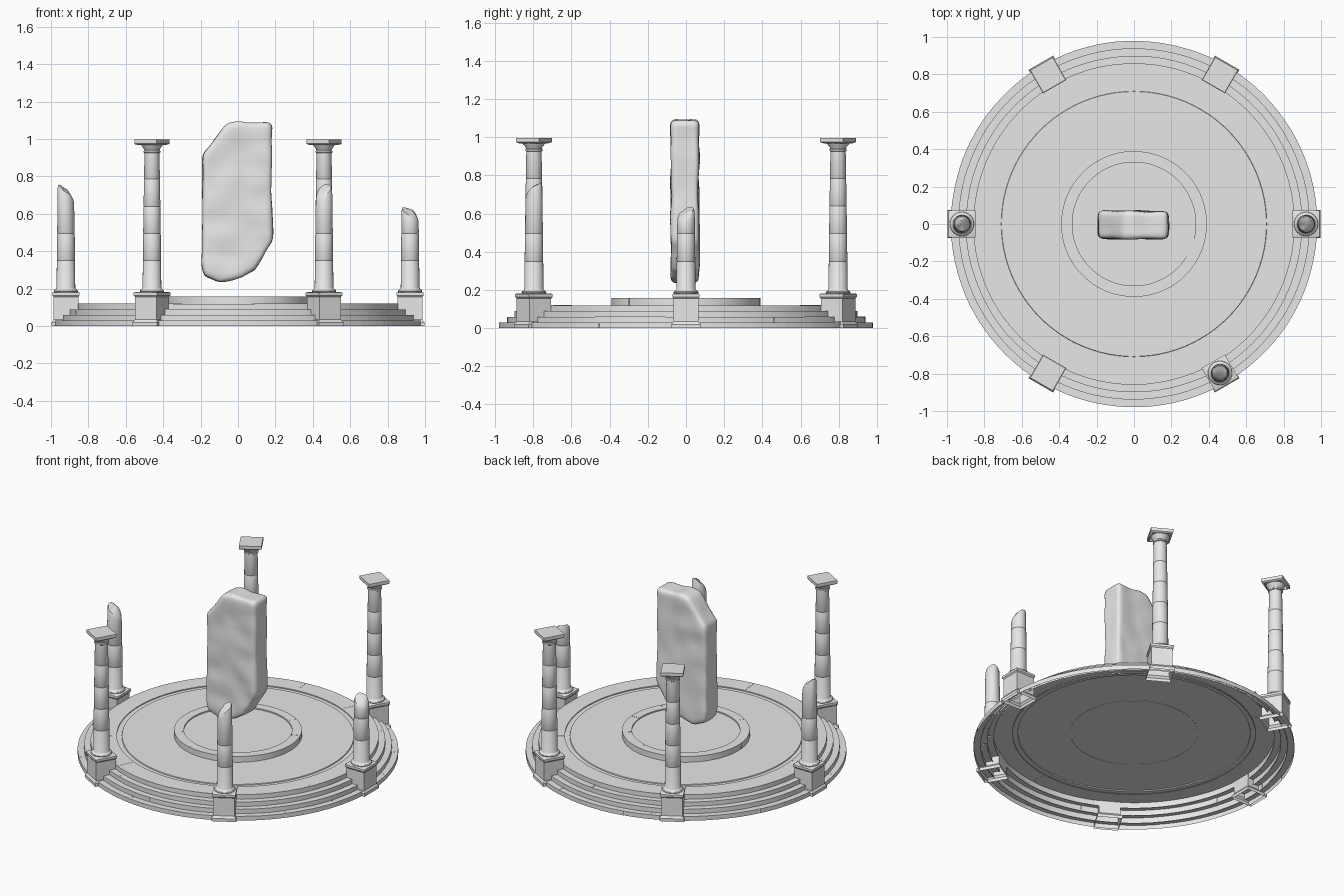
import bpy, bmesh, math, random
from mathutils import Vector, noise

random.seed(4)
if "Cube" in bpy.data.objects:
    bpy.data.objects.remove(bpy.data.objects["Cube"], do_unlink=True)

stone = bpy.data.materials.new("grey stone")
stone.use_nodes = True
GREY = (0.8, 0.8, 0.8, 1)
stone.diffuse_color = GREY
stone.node_tree.nodes["Principled BSDF"].inputs["Base Color"].default_value = GREY


def finish(name, bm, loc=(0, 0, 0), rot=0, angle=35):
    """Turn a bmesh into a stone object, smooth except at sharp edges."""
    mesh = bpy.data.meshes.new(name)
    bmesh.ops.recalc_face_normals(bm, faces=bm.faces)
    bm.to_mesh(mesh)
    bm.free()
    mesh.materials.append(stone)
    mesh.shade_smooth()
    mesh.set_sharp_from_angle(angle=math.radians(angle))
    ob = bpy.data.objects.new(name, mesh)
    ob.location = loc
    ob.rotation_euler.z = rot
    bpy.context.collection.objects.link(ob)
    return ob


def ring(bm, r, height, sides, offset=0):
    """One ring of vertices; height may be a number or a function of x, y."""
    verts = []
    for i in range(sides):
        a = math.tau * i / sides + offset
        x, y = r * math.cos(a), r * math.sin(a)
        verts.append(bm.verts.new((x, y, height(x, y) if callable(height) else height)))
    return verts


def lathe(name, profile, sides, loc=(0, 0, 0), rot=0, cap=True):
    """Revolve (radius, height) pairs, open at the bottom."""
    bm = bmesh.new()
    offset = math.pi / 4 if sides == 4 else 0
    scale = math.sqrt(2) if sides == 4 else 1
    rings = [ring(bm, r * scale, z, sides, offset) for r, z in profile]
    for low, high in zip(rings, rings[1:]):
        for i in range(sides):
            j = (i + 1) % sides
            bm.faces.new((low[i], low[j], high[j], high[i]))
    if cap:
        bm.faces.new(rings[-1])
    return finish(name, bm, loc, rot)


def course(name, outer, inner, bottom, top, blocks, jitter=0.0015):
    """Ring of stone blocks, each very slightly uneven, hollow beneath."""
    bm = bmesh.new()
    steps = max(2, round(120 / blocks))
    start = random.random()
    for b in range(blocks):
        r = outer - random.uniform(0, jitter)
        z = top - random.uniform(0, jitter)
        rows = []
        for s in range(steps + 1):
            a = math.tau * (b + start + s / steps) / blocks
            c, n = math.cos(a), math.sin(a)
            rows.append([bm.verts.new((rad * c, rad * n, h)) for rad, h in
                         ((r, bottom), (r, z), (inner, z), (inner, z - 0.01))])
        for p, q in zip(rows, rows[1:]):
            for k in range(3):
                bm.faces.new((p[k], q[k], q[k + 1], p[k + 1]))
    return finish(name, bm)


# Stepped round platform
radii = [0.98, 0.94, 0.90, 0.86]
for k, r in enumerate(radii):
    inner = radii[k + 1] - 0.004 if k < 3 else 0.74
    course(f"platform_step_{k + 1}", r, inner, max(0, 0.03 * k - 0.003),
           0.03 * (k + 1), (36, 30, 26, 12)[k])

# Floor with a shallow groove at its rim
lathe("platform_floor", [(0.745, 0.113), (0.71, 0.113), (0.708, 0.119)], 96)

# Raised centre dais
course("dais_rim", 0.39, 0.33, 0.117, 0.158, 20, 0.001)
lathe("dais_floor", [(0.335, 0.149), (0.2, 0.149)], 64)

# Columns around the rim
PEDESTAL = [(0.076, 0), (0.076, 0.02), (0.066, 0.034), (0.066, 0.155),
            (0.072, 0.163), (0.072, 0.178), (0.064, 0.182)]
BASE = [(0.062, 0.18), (0.065, 0.186), (0.062, 0.193), (0.055, 0.197), (0.05, 0.205)]
CAPITAL = [(0.04, 0.925), (0.045, 0.928), (0.045, 0.936), (0.041, 0.94),
           (0.046, 0.952), (0.056, 0.963), (0.058, 0.971)]
ABACUS = [(0.055, 0.968), (0.066, 0.972), (0.069, 0.976), (0.069, 0.997)]


def shaft_radius(z):
    return 0.05 - 0.01 * max(0, (z - 0.2) / 0.73) ** 1.3


def shaft_profile(limit):
    """Tapered drums with a fine joint between each."""
    points = list(BASE)
    z = 0.35
    while z < limit - 0.01:
        r = shaft_radius(z)
        points += [(r, z - 0.003), (r - 0.0015, z), (r, z + 0.003)]
        z += 0.145
    return points


# Broken columns: number around the rim -> (mean height, slope in x, slope in y)
broken = {0: (0.60, -0.55, 0.45), 3: (0.715, -1.0, 0.15), 5: (0.72, 0.5, 0.8)}

for n in range(6):
    a = math.tau * n / 6
    place = (0.92 * math.cos(a), 0.92 * math.sin(a), 0)
    lathe(f"pedestal_{n + 1}", PEDESTAL, 4, place, a)
    if n in broken:
        mean, sx, sy = broken[n]

        def snapped(lift):
            return lambda x, y: (mean + lift + sx * x + sy * y
                                 + 0.012 * noise.noise(Vector((x * 30, y * 30, n))))
        r = shaft_radius(mean)
        profile = shaft_profile(mean - 0.07) + [
            (r, snapped(-0.012)), (r * 0.88, snapped(0.004)),
            (r * 0.5, snapped(0.012)), (r * 0.1, snapped(0.012))]
        lathe(f"broken_shaft_{n + 1}", profile, 24, place)
    else:
        lathe(f"shaft_{n + 1}", shaft_profile(0.92) + CAPITAL, 24, place)
        lathe(f"abacus_{n + 1}", ABACUS, 4, place, a)

# Floating standing stone: outline extruded, rounded, then weathered
outline = [(-0.19, 0.92), (-0.06, 1.08), (0.0, 1.095), (0.18, 1.085), (0.183, 0.45),
           (0.09, 0.30), (0.03, 0.265), (-0.10, 0.23), (-0.18, 0.27), (-0.195, 0.35)]
bm = bmesh.new()
front = bm.faces.new([bm.verts.new((x, -0.078, z)) for x, z in outline])
moved = bmesh.ops.extrude_face_region(bm, geom=[front])["geom"]
bmesh.ops.translate(bm, vec=(0, 0.147, 0),
                    verts=[v for v in moved if isinstance(v, bmesh.types.BMVert)])
slab = finish("floating_stone", bm)
bevel = slab.modifiers.new("rounding", "BEVEL")
bevel.width, bevel.segments = 0.02, 3
remesh = slab.modifiers.new("remesh", "REMESH")
remesh.mode, remesh.voxel_size = "VOXEL", 0.012
soften = slab.modifiers.new("soften", "SMOOTH")
soften.iterations = 5
bpy.context.view_layer.update()
worn = bpy.data.meshes.new_from_object(
    slab.evaluated_get(bpy.context.evaluated_depsgraph_get()))
slab.modifiers.clear()
slab.data = worn
normals = [v.normal.copy() for v in worn.vertices]
for v, normal in zip(worn.vertices, normals):
    v.co += normal * 0.009 * noise.noise(v.co * 8)
if not worn.materials:
    worn.materials.append(stone)
worn.shade_smooth()
